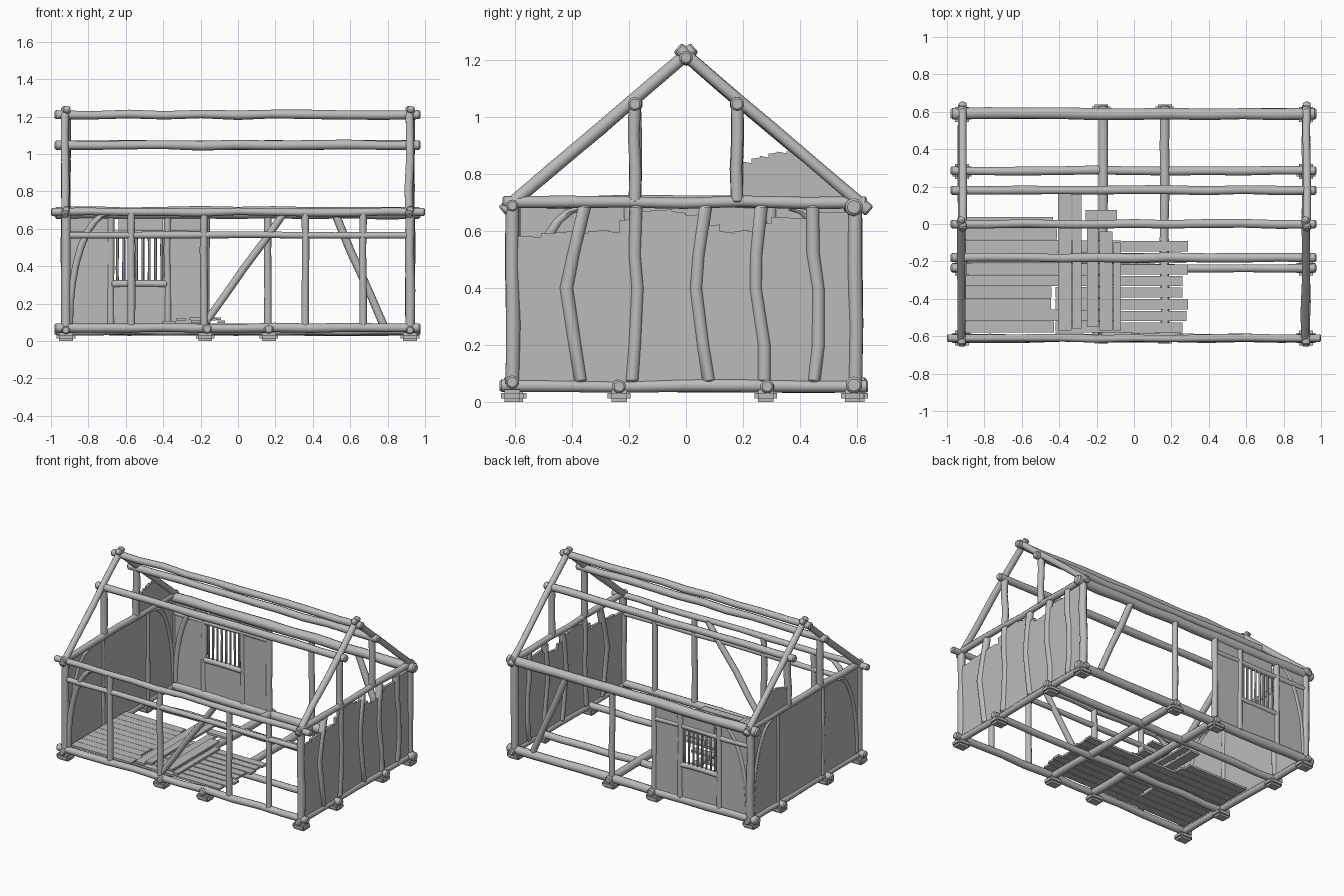
import bpy, bmesh, math, random
from mathutils import Vector

random.seed(4)
cube = bpy.data.objects.get("Cube")
if cube:
    bpy.data.objects.remove(cube, do_unlink=True)

grey = bpy.data.materials.new("weathered_grey")
grey.use_nodes = True
grey.diffuse_color = (0.5, 0.5, 0.5, 1)
grey.node_tree.nodes["Principled BSDF"].inputs["Base Color"].default_value = (0.5, 0.5, 0.5, 1)


def finish(name, bm, smooth=True):
    bmesh.ops.recalc_face_normals(bm, faces=bm.faces)
    mesh = bpy.data.meshes.new(name)
    bm.to_mesh(mesh)
    bm.free()
    ob = bpy.data.objects.new(name, mesh)
    bpy.context.collection.objects.link(ob)
    mesh.materials.append(grey)
    if smooth:
        bpy.ops.object.select_all(action="DESELECT")
        ob.select_set(True)
        bpy.context.view_layer.objects.active = ob
        bpy.ops.object.shade_smooth_by_angle(angle=math.radians(40))
    return ob


def log(name, points, r=0.022, wobble=0.004, sides=10):
    """Hewn log following points, slightly uneven, with chamfered ends."""
    pts = [Vector(p) for p in points]
    if len(pts) == 2:
        a, b = pts
        n = max(3, round((b - a).length / 0.2))
        pts = [a.lerp(b, i / n) for i in range(n + 1)]
        for p in pts[1:-1]:
            p += Vector([random.uniform(-wobble, wobble) for _ in range(3)])
    first, last = (pts[1] - pts[0]).normalized(), (pts[-1] - pts[-2]).normalized()
    path = [(pts[0], 0.72), (pts[0] + first * r * 0.3, 1)]
    path += [(p, random.uniform(0.92, 1.06)) for p in pts[1:-1]]
    path += [(pts[-1] - last * r * 0.3, 1), (pts[-1], 0.72)]
    axis = (pts[-1] - pts[0]).normalized()
    ref = Vector((0, 0, 1)) if abs(axis.z) < 0.9 else Vector((1, 0, 0))
    u = axis.cross(ref).normalized()
    v = axis.cross(u)
    bm = bmesh.new()
    rings = []
    for p, s in path:
        ring = []
        for k in range(sides):
            t = math.tau * (k + 0.5) / sides
            ring.append(bm.verts.new(p + (u * math.cos(t) + v * math.sin(t)) * r * s))
        rings.append(ring)
    for a, b in zip(rings, rings[1:]):
        for k in range(sides):
            j = (k + 1) % sides
            bm.faces.new((a[k], a[j], b[j], b[k]))
    bm.faces.new(rings[0])
    bm.faces.new(rings[-1])
    return finish(name, bm)


def box(name, x, y, z, bevel=0, segments=2):
    """Box from (low, high) ranges on each axis."""
    bm = bmesh.new()
    bmesh.ops.create_cube(bm, size=1)
    for vert in bm.verts:
        vert.co = [lo + (c + 0.5) * (hi - lo) for c, (lo, hi) in zip(vert.co, (x, y, z))]
    if bevel:
        bmesh.ops.bevel(bm, geom=bm.edges[:], offset=bevel, segments=segments, affect="EDGES")
    return finish(name, bm, bool(bevel))


def wall(name, x, outline, thick=0.018):
    """Plaster sheet in an end wall, from a (y, z) outline."""
    bm = bmesh.new()
    face = bm.faces.new([bm.verts.new((x - thick / 2, y, z)) for y, z in outline])
    out = bmesh.ops.extrude_face_region(bm, geom=[face])
    verts = [g for g in out["geom"] if isinstance(g, bmesh.types.BMVert)]
    bmesh.ops.translate(bm, verts=verts, vec=(thick, 0, 0))
    return finish(name, bm, False)


def ragged(steps, end):
    """Stepped broken edge running through (y, z) steps."""
    line = []
    for (y0, z0), (y1, z1) in zip(steps, steps[1:] + [end]):
        mid = (y0 + y1) / 2
        zm = (z0 + z1) / 2
        line += [(y0, z0), (mid, z0 - 0.006), (mid, zm), (y1, zm + 0.004)]
    return line + [end]


X, Y = 0.92, 0.6

# Foundation stones
stones = [(sx * X, y) for sx in (-1, 1) for y in (-0.61, -0.235, 0.28, 0.585)]
stones += [(x, sy * Y) for x in (-0.175, 0.165) for sy in (-1, 1)]
for x, y in stones:
    box("foundation_stone", (x - 0.05, x + 0.05), (y - 0.04, y + 0.04), (0, 0.045), 0.013)

# Sills and floor joists
log("front_sill", [(-0.98, -0.61, 0.07), (0.975, -0.61, 0.07)], 0.024)
log("back_sill", [(-0.98, 0.59, 0.06), (0.975, 0.59, 0.06)], 0.03)
for y in (-0.235, 0.285):
    log("long_joist", [(-0.98, y, 0.055), (0.975, y, 0.055)], 0.024)
for x in (-0.165, 0.165):
    log("cross_joist", [(x, -0.64, 0.065), (x, 0.635, 0.06)], 0.026)

# Wall plates, purlins and ridge
log("front_plate", [(-1, -0.61, 0.69), (1, -0.61, 0.69)], 0.021)
log("back_plate", [(-0.98, 0.59, 0.685), (0.975, 0.59, 0.685)], 0.032)
for y in (-0.18, 0.18):
    log("purlin", [(-0.98, y, 1.047), (0.975, y, 1.047)], 0.025)
log("ridge_beam", [(-0.98, 0, 1.21), (0.975, 0, 1.21)], 0.024)

# End frames: sill, tie beam, corner posts, gable posts and rafters
for x in (-X, X):
    log("end_sill", [(x, -0.655, 0.058), (x, 0.64, 0.055)], 0.022)
    log("tie_beam", [(x, -0.645, 0.702), (x, 0.635, 0.702)], 0.021)
    for y in (-0.61, 0.595):
        log("corner_post", [(x, y, 0.06), (x, y, 0.7)], 0.025)
    for s in (-1, 1):
        log("gable_post", [(x, s * 0.18, 0.7), (x, s * 0.18, 1.05)], 0.023)
        log("rafter", [(x + s * 0.004, s * 0.645, 0.67), (x + s * 0.004, -s * 0.03, 1.245)], 0.022)

# Front and back wall studs
for x in (-0.57, -0.18, 0.36, 0.67):
    log("front_stud", [(x, -0.61, 0.08), (x, -0.61, 0.69)], 0.02)
for x in (-0.68, -0.375, -0.17, 0.16):
    log("back_stud", [(x, 0.595, 0.07), (x, 0.595, 0.68)], 0.02)
log("front_rail", [(-X, -0.61, 0.565), (0.93, -0.61, 0.565)], 0.018)
log("back_rail", [(-X, 0.595, 0.575), (-0.17, 0.595, 0.575)], 0.017)

# Straight and curved braces
log("front_brace", [(-0.18, -0.6, 0.09), (0.25, -0.6, 0.69)], 0.02)
log("back_brace", [(0.78, 0.59, 0.08), (0.52, 0.59, 0.68)], 0.022)
arc = [(0.02 + 0.21 * (1 - math.cos(t)), 0.09 + 0.59 * math.sin(t))
       for t in (math.pi / 2 * i / 8 for i in range(9))]
for y in (-0.605, 0.59):
    log("curved_brace", [(-X + a, y, z) for a, z in arc], 0.019)
for s in (-1, 1):
    log("end_curved_brace", [(-X, s * (Y - a), z) for a, z in arc], 0.019)

# Crooked studs of the +x end: top, middle and bottom offsets
crooked = [(-0.37, -0.39, -0.42, -0.355), (-0.19, -0.18, -0.17, -0.175),
           (0.08, 0.06, 0.035, 0.07), (0.275, 0.275, 0.245, 0.265),
           (0.45, 0.465, 0.465, 0.445)]
for bottom, low, mid, top in crooked:
    heights = (0.07, 0.2, 0.4, 0.52, 0.69)
    ys = (bottom, low, mid, (mid + top) / 2 - 0.008, top)
    log("crooked_stud", [(X, y, z) for y, z in zip(ys, heights)], 0.024)
for y in (-0.2, 0.3):
    log("end_stud", [(-X, y, 0.07), (-X, y, 0.69)], 0.02)

# End wall plaster with broken upper edges
top = ragged([(-0.6, 0.585), (-0.42, 0.6), (-0.27, 0.6), (-0.2, 0.675), (-0.05, 0.67),
              (0.05, 0.64), (0.12, 0.6), (0.22, 0.6), (0.3, 0.65)], (0.6, 0.68))
wall("left_end_plaster", X, [(0.6, 0.06), (-0.6, 0.06)] + top)
wall("right_end_plaster", -X, [(-0.6, 0.06), (0.6, 0.06), (0.6, 0.69), (-0.6, 0.69)])
top = ragged([(0.2, 0.845), (0.26, 0.865), (0.32, 0.88)], (0.385, 0.88))
wall("gable_plaster", -X, [(0.6, 0.69), (0.2, 0.69)] + top)

# Back wall panels around the barred window
for x0, x1, z0, z1 in [(-0.91, -0.68, 0.07, 0.67), (-0.375, -0.17, 0.07, 0.67),
                       (-0.68, -0.375, 0.07, 0.3), (-0.64, -0.4, 0.58, 0.655)]:
    box("back_panel", (x0, x1), (0.584, 0.602), (z0, z1))
log("window_sill", [(-0.68, 0.595, 0.305), (-0.375, 0.595, 0.305)], 0.02)
for i in range(8):
    x = -0.645 + i * 0.034
    log("window_bar", [(x, 0.595, 0.3), (x, 0.595, 0.59)], 0.008, 0.001, 6)

# Floor boards laid along the length, with uneven ends
rows = 10
for i in range(rows):
    y = -0.58 + i * 0.062
    box("floor_board", (-0.9, -0.45 + random.uniform(0, 0.05)), (y, y + 0.06), (0.08, 0.094))
    if i < 8:
        box("floor_board", (-0.42, -0.07), (y, y + 0.058), (0.08, 0.094))
        box("floor_board", (-0.07, random.choice((0.28, 0.29, 0.26))), (y, y + 0.054),
            (0.08, 0.094))

# Loose planks lying across the floor
for x, w, y0, y1, z in [(-0.405, 0.07, -0.57, 0.165, 0.094), (-0.33, 0.05, -0.56, 0.16, 0.108),
                        (-0.25, 0.06, -0.55, 0.05, 0.097), (-0.185, 0.07, -0.57, -0.04, 0.11),
                        (-0.26, 0.17, 0.02, 0.075, 0.112), (-0.11, 0.04, -0.57, -0.1, 0.095)]:
    box("loose_plank", (x, x + w), (y0, y1), (z, z + 0.014))
